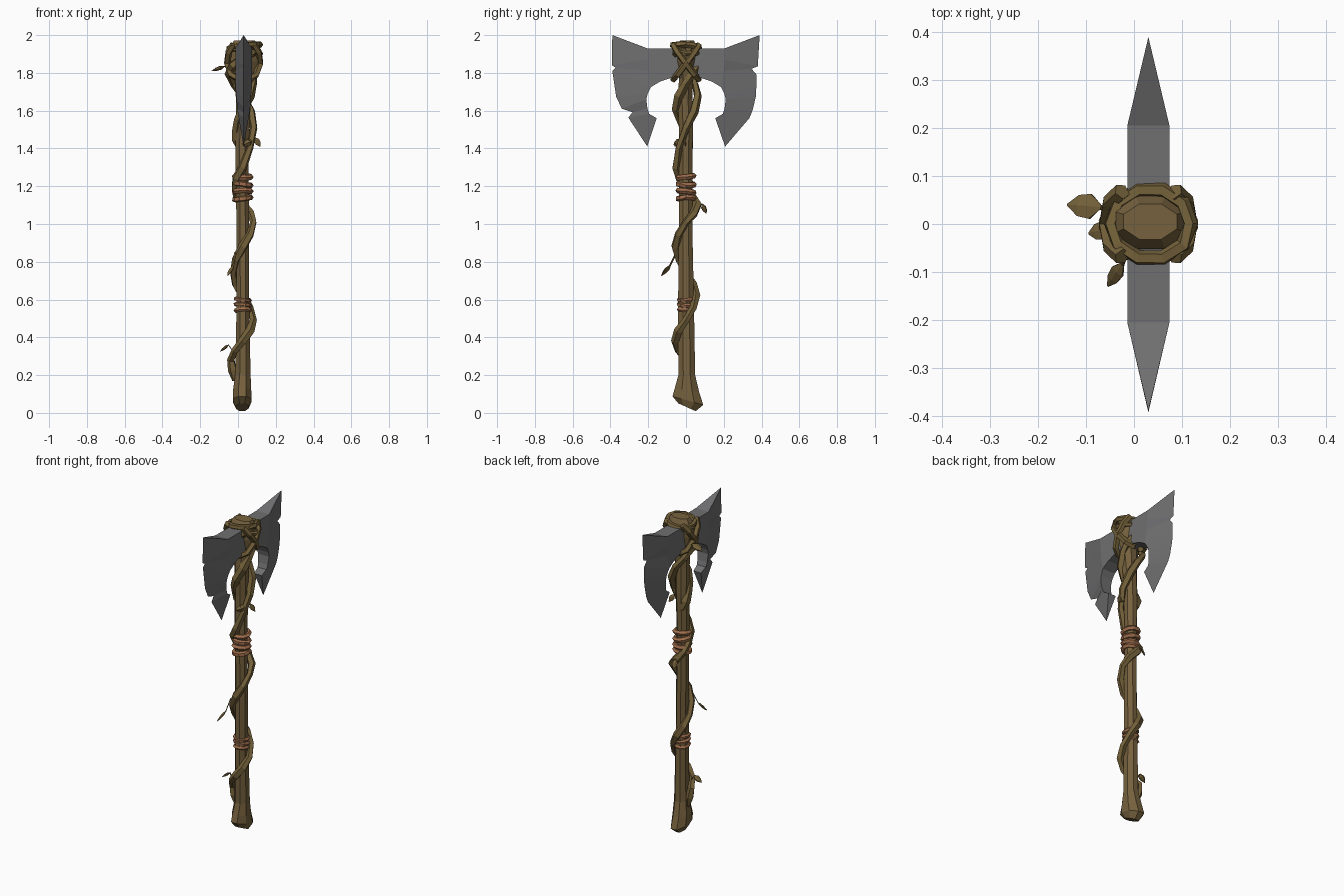
import bpy, bmesh, math
from mathutils import Vector

if "Cube" in bpy.data.objects:
    bpy.data.objects.remove(bpy.data.objects["Cube"])

CX = 0.03  # x of the axe's centre plane


def material(name, rgb):
    m = bpy.data.materials.new(name)
    m.diffuse_color = (*rgb, 1)
    m.use_nodes = True
    m.node_tree.nodes["Principled BSDF"].inputs["Base Color"].default_value = m.diffuse_color
    return m


WOOD = material("brown wood", (0.18, 0.12, 0.048))
VINE = material("olive vine", (0.175, 0.12, 0.042))
CORD = material("tan cord", (0.36, 0.16, 0.075))
STEEL = material("grey steel", (0.16, 0.16, 0.165))


def finish(bm, name, mat):
    bmesh.ops.recalc_face_normals(bm, faces=bm.faces)
    me = bpy.data.meshes.new(name)
    bm.to_mesh(me)
    bm.free()
    me.materials.append(mat)
    ob = bpy.data.objects.new(name, me)
    bpy.context.collection.objects.link(ob)
    return ob


def loft(name, rings, mat, closed=False):
    bm = bmesh.new()
    vs = [[bm.verts.new(p) for p in r] for r in rings]
    n = len(vs[0])
    pairs = list(zip(vs, vs[1:])) + ([(vs[-1], vs[0])] if closed else [])
    for a, b in pairs:
        for i in range(n):
            j = (i + 1) % n
            bm.faces.new((a[i], a[j], b[j], b[i]))
    if not closed:
        bm.faces.new(vs[0])
        bm.faces.new(vs[-1])
    return finish(bm, name, mat)


def tube(name, pts, radii, mat, sides=5, flat=1.0, closed=False):
    pts = [Vector(p) for p in pts]
    n = len(pts)
    u = pts[0] - Vector((CX, 0, pts[0].z))  # start frame points away from handle
    rings = []
    for i, p in enumerate(pts):
        if closed:
            t = pts[(i + 1) % n] - pts[i - 1]
        else:
            t = pts[min(i + 1, n - 1)] - pts[max(i - 1, 0)]
        t.normalize()
        u = (u - t * u.dot(t)).normalized()
        v = t.cross(u)
        r = radii[i] if isinstance(radii, (list, tuple)) else radii
        rings.append([p + u * (r * flat * math.cos(a)) + v * (r * math.sin(a))
                      for a in (math.tau * k / sides for k in range(sides))])
    return loft(name, rings, mat, closed)


# Handle: z, centre x, centre y, half width x, half width y, tilt of ring along y
prof = [(0.03, .022, .005, .035, .05, -.45), (0.065, .022, .01, .053, .088, -.28),
        (0.12, .022, .005, .052, .07, -.15), (0.2, .026, .004, .044, .048, 0),
        (0.38, .026, .002, .04, .047, 0), (0.6, .026, 0, .036, .045, 0),
        (1.0, .025, -.002, .036, .038, 0), (1.3, .022, -.002, .037, .038, 0),
        (1.5, .025, .0, .04, .04, 0), (1.66, .028, -.005, .042, .042, 0),
        (1.77, .032, 0, .055, .04, 0), (1.86, .034, 0, .08, .056, 0),
        (1.935, .034, .003, .082, .06, 0), (1.972, .034, .005, .06, .04, 0)]
rings = []
for z, cx, cy, rx, ry, tilt in prof:
    rings.append([(cx + rx * math.cos(a), cy + ry * math.sin(a), z + tilt * ry * math.sin(a))
                  for a in (math.tau * (k + .5) / 8 for k in range(8))])
loft("handle", rings, WOOD)


# Vines winding up the handle: knots of (z, quarter turns, radius)
def vine(name, knots, thick):
    pts, radii = [], []
    for (z0, q0, r0), (z1, q1, r1) in zip(knots, knots[1:]):
        for f in (0, .5):
            a = (q0 + (q1 - q0) * f) * math.pi / 2
            r = r0 + (r1 - r0) * f
            pts.append((.025 + r * math.cos(a), r * math.sin(a), z0 + (z1 - z0) * f))
    z, q, r = knots[-1]
    pts.append((.025 + r * math.cos(q * math.pi / 2), r * math.sin(q * math.pi / 2), z))
    radii = [thick * (.9 + .15 * math.sin(i * 1.7)) for i in range(len(pts))]
    radii[0] = radii[-1] = thick * .45
    return tube(name, pts, radii, VINE)


vine("long_vine", [(.17, -2.1, .045), (.28, -2, .062), (.38, -1, .056), (.49, 0, .056),
                   (.62, 1, .052), (.74, 2, .05), (.88, 3, .055), (1.01, 4, .057),
                   (1.1, 5, .06), (1.19, 6, .042), (1.3, 7, .052), (1.51, 8, .058),
                   (1.68, 9, .062), (1.8, 10, .075), (1.88, 11, .07), (1.93, 12, .08)], .024)
vine("upper_vine", [(1.4, -2.6, .035), (1.5, -1.9, .036), (1.61, -1, .05), (1.75, 0, .055),
                    (1.84, .7, .075)], .027)

# Lashings over the axe head: crossed on both sides, looped round the top
for sx in (-1, 1):
    for sy in (-1, 1):
        tube("head_lashing", [(CX + sx * .055, sy * -.068, 1.95), (CX + sx * .08, sy * -.045, 1.91),
                              (CX + sx * .088, 0, 1.85), (CX + sx * .066, sy * .045, 1.79),
                              (CX + sx * .02, sy * .068, 1.765)], .018, VINE)


def ring(name, z, rx, ry, thick, mat, wob, sides=10):
    pts = [(.025 + (.01 if z > 1.8 else 0) + rx * math.cos(a), ry * math.sin(a),
            z + wob * math.sin(a + z * 40))
           for a in (math.tau * k / sides for k in range(sides))]
    tube(name, pts, thick, mat, closed=True)


ring("head_loop", 1.94, .083, .074, .016, VINE, .012)
ring("lower_head_loop", 1.915, .085, .068, .014, VINE, -.014)

# Cord wraps
for z in (1.135, 1.172, 1.21, 1.25):
    ring("upper_cord", z, .043, .044, .015, CORD, .006)
for z in (.543, .572, .6):
    ring("lower_cord", z, .038, .04, .011, CORD, .005)


# Leaves on short stems
def leaf(start, mid, tip, width):
    s, m, t = Vector(start), Vector(mid), Vector(tip)
    tube("leaf", [s, m, m.lerp(t, .3), m.lerp(t, .65), t],
         [.007, .006, width, width * .85, .002], VINE, 6, .35)


leaf((-.04, .02, 1.8), (-.07, .035, 1.835), (-.14, .04, 1.81), .03)
leaf((-.015, -.05, .85), (-.025, -.085, .78), (-.055, -.13, .725), .017)
leaf((-.03, -.01, .33), (-.05, -.01, .36), (-.095, -.02, .325), .022)
leaf((.02, .065, 1.1), (.015, .085, 1.105), (.01, .108, 1.055), .018)
leaf((.06, -.02, 1.43), (.09, -.01, 1.455), (.118, 0, 1.41), .018)
# Vine knot
tube("vine_knot", [(.03, -.055, 1.42), (.055, -.045, 1.43), (.075, -.01, 1.445)],
     [.012, .02, .012], VINE)


# Double blade: thick inner line (y, z, half thickness) joined to a thin cutting edge (y, z)
def blade(name, side, inner, edge):
    bm = bmesh.new()
    body = [(0, 1.93), (0, 1.775), (.075, 1.775), (.135, 1.755)]
    T = .044
    layers = []
    ev = [bm.verts.new((CX, side * y, z)) for y, z in edge]
    for s in (-1, 1):
        iv = [bm.verts.new((CX + s * t, side * y, z)) for y, z, t in inner]
        bv = [bm.verts.new((CX + s * T, side * y, z)) for y, z in body]
        bm.faces.new(bv + iv[3::-1])
        for i in range(len(iv) - 1):
            bm.faces.new((iv[i], iv[i + 1], ev[i + 1], ev[i]))
        layers.append([bv[0]] + [iv[0]] + [ev[0]] + bv[1:] + iv[3:])
    a, b = layers
    bm.faces.new((a[0], a[1], b[1], b[0]))
    bm.faces.new((a[1], ev[0], b[1]))
    for i in range(3, len(a) - 1):
        bm.faces.new((a[i], a[i + 1], b[i + 1], b[i]))
    bm.faces.new((a[-1], ev[-1], b[-1]))
    return finish(bm, name, STEEL)


inner = [(.205, 1.93, .044), (.205, 1.87, .044), (.2, 1.81, .044), (.185, 1.725, .044),
         (.203, 1.69, .04), (.21, 1.66, .038), (.204, 1.61, .034), (.195, 1.583, .03),
         (.155, 1.56, .026)]
blade("right_blade", 1, inner,
      [(.39, 2.0), (.38, 1.835), (.347, 1.822), (.374, 1.79), (.372, 1.72), (.37, 1.675),
       (.352, 1.6), (.335, 1.56), (.207, 1.41)])
blade("left_blade", -1, inner,
      [(.39, 2.0), (.393, 1.84), (.372, 1.828), (.39, 1.81), (.37, 1.675), (.34, 1.61),
       (.283, 1.592), (.305, 1.563), (.205, 1.41)])
